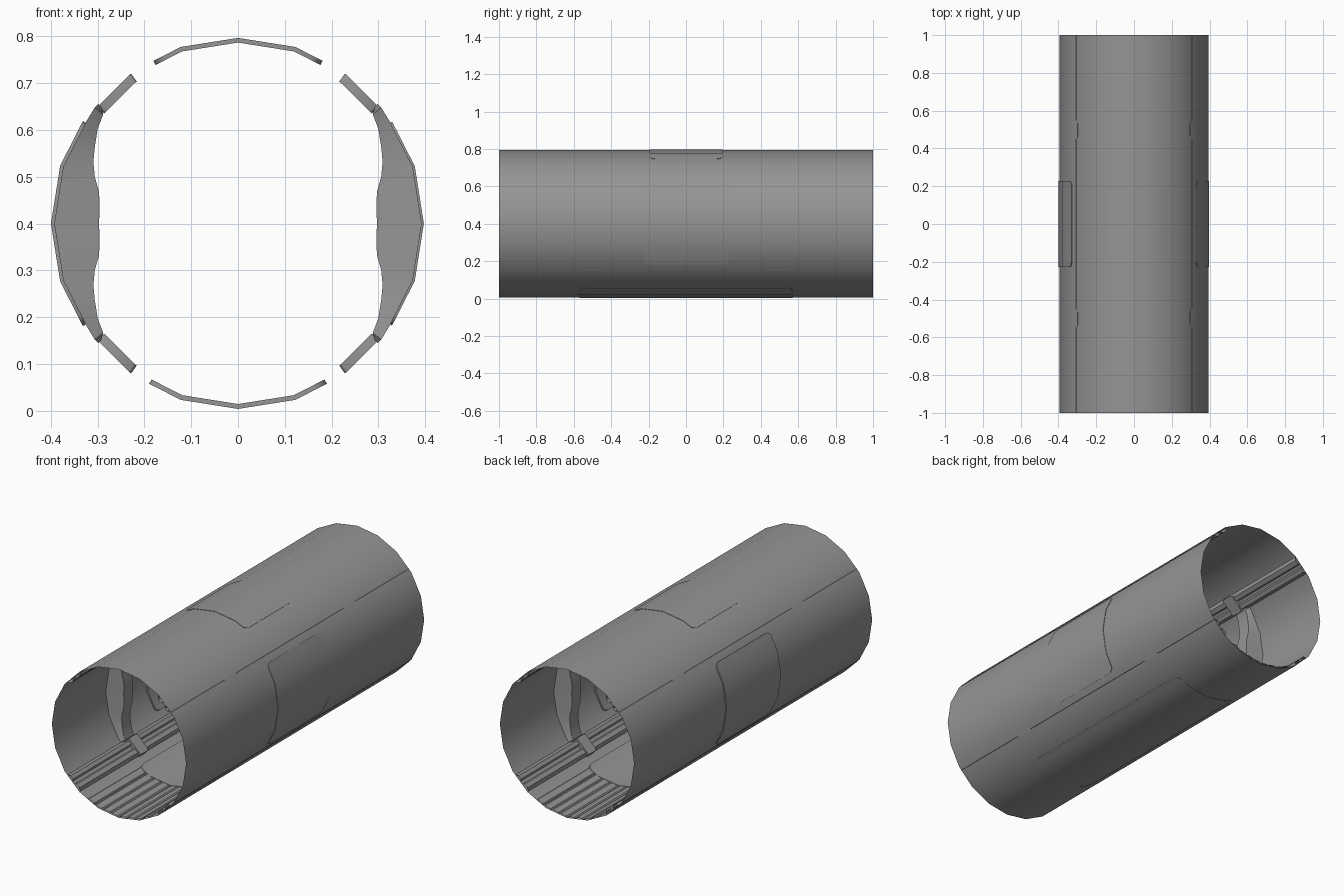
import bpy
from math import sin, cos, radians

if "Cube" in bpy.data.objects:
    bpy.data.objects.remove(bpy.data.objects["Cube"])

CZ, SIDES = 0.4, 20
STEP = 360 / SIDES
DARK = bpy.data.materials.new("dark_grey")
DARK.diffuse_color = (0.3, 0.3, 0.3, 1)
DARK.use_nodes = True
DARK.node_tree.nodes["Principled BSDF"].inputs["Base Color"].default_value = DARK.diffuse_color


def point(r, deg, y, faceted=True):
    # Polar point in the section plane, following the 20-sided outline
    if faceted:
        r *= cos(radians(STEP / 2)) / cos(radians(deg % STEP - STEP / 2))
    return (r * cos(radians(deg)), y, CZ + r * sin(radians(deg)))


def make(name, verts, faces):
    me = bpy.data.meshes.new(name)
    me.from_pydata(verts, [], faces)
    me.materials.append(DARK)
    ob = bpy.data.objects.new(name, me)
    bpy.context.collection.objects.link(ob)
    bpy.ops.object.select_all(action='DESELECT')
    bpy.context.view_layer.objects.active = ob
    ob.select_set(True)
    bpy.ops.object.mode_set(mode='EDIT')
    bpy.ops.mesh.select_all(action='SELECT')
    bpy.ops.mesh.normals_make_consistent(inside=False)
    bpy.ops.object.mode_set(mode='OBJECT')
    bpy.ops.object.shade_smooth_by_angle(angle=radians(30))
    return ob


def strip(name, profile, closed=False, faceted=True):
    # Open-ended extrusion along the full length; profile = (angle, radius)
    n = len(profile)
    verts = [point(r, a, y, faceted) for y in (-1, 1) for a, r in profile]
    faces = [(i, (i + 1) % n, n + (i + 1) % n, n + i)
             for i in range(n if closed else n - 1)]
    return make(name, verts, faces)


def loft(name, stations):
    # Closed solid through four-cornered sections
    verts = [p for s in stations for p in s]
    n = len(stations)
    faces = [(4 * k + i, 4 * k + (i + 1) % 4, 4 * k + 4 + (i + 1) % 4, 4 * k + 4 + i)
             for k in range(n - 1) for i in range(4)]
    faces += [(3, 2, 1, 0), tuple(range(4 * n - 4, 4 * n))]
    return make(name, verts, faces)


def panel(name, mid, half, y0, half_y, r_in, r_out, corner=0.03):
    # Curved slab with rounded corners, wrapped on the tube
    turn = corner / r_out * 57.3
    angles = {mid - half, mid + half}
    angles |= {k * STEP for k in range(-6, 41) if abs(k * STEP - mid) < half}
    for t in (15, 35, 60, 90):
        d = half - turn * (1 - sin(radians(t)))
        angles |= {mid - d, mid + d}
    stations = []
    for a in sorted(angles):
        u = max(0, 1 - (half - abs(a - mid)) / turn)
        h = half_y - corner * (1 - max(0, 1 - u * u) ** 0.5)
        stations.append([point(r, a, y0 + s * h)
                         for r, s in ((r_in, -1), (r_in, 1), (r_out, 1), (r_out, -1))])
    return loft(name, stations)


def rib(name, side, y0):
    # Bulkhead rib: widest inwards at mid height, narrower on its inner face
    inner = [(0, .297), (8, .299), (13, .305), (18, .322), (23, .336),
             (28, .347), (34, .362), (39, .371), (40.5, .385)]
    prof = [(-a, r) for a, r in inner[:0:-1]] + inner
    mid = 0 if side > 0 else 180
    stations = []
    for a, r in prof:
        end = 0.012 if abs(a) > 40 else 0
        out = 0.393 + (0.004 if abs(a) > 36 else 0)
        wi, wo = 0.036 - end, 0.05 - end
        stations.append([point(r, mid + a, y0 - wi, False), point(r, mid + a, y0 + wi, False),
                         point(out, mid + a, y0 + wo), point(out, mid + a, y0 - wo)])
    return loft(name, stations)


# Main tube, open at both ends
strip("tube_shell", [(k * STEP, 0.395) for k in range(SIDES)], closed=True)

# Access panels on the sides, ceiling and floor
panel("right_panel", 0, 33.5, 0, 0.228, 0.387, 0.3975)
panel("left_panel", 180, 33.5, 0, 0.228, 0.387, 0.4)
panel("ceiling_panel", 90, 27.5, 0, 0.195, 0.387, 0.397)
panel("floor_panel", 270, 29, 0, 0.57, 0.386, 0.3965, 0.04)

# Grooved floor planking
planks = []
for k in range(8):
    a = 242 + 7 * k
    planks += [(a, .393), (a + .7, .388), (a + 5.6, .388), (a + 6.3, .393)]
strip("floor_planks", planks)

# Double rails in the four corners, with clamps at the ribs
rail = [(39, .394), (41, .376), (44, .376), (45, .386), (47.5, .386),
        (48.5, .376), (52, .376), (54, .39)]
corners = {"upper_right": (0, 1), "upper_left": (180, -1),
           "lower_left": (180, 1), "lower_right": (360, -1)}
for cname, (base, sgn) in corners.items():
    strip(cname + "_rail", [(base + sgn * a, r) for a, r in rail], faceted=False)
    for y0, tag in ((-0.475, "front"), (0.475, "back")):
        panel(f"{cname}_{tag}_clamp", base + sgn * 47, 7.5, y0, 0.035, 0.373, 0.394, 0.01)

# Wall ribs
for side, sname in ((1, "right"), (-1, "left")):
    for y0, tag in ((-0.5, "front"), (0.5, "back")):
        rib(f"{sname}_{tag}_rib", side, y0)
